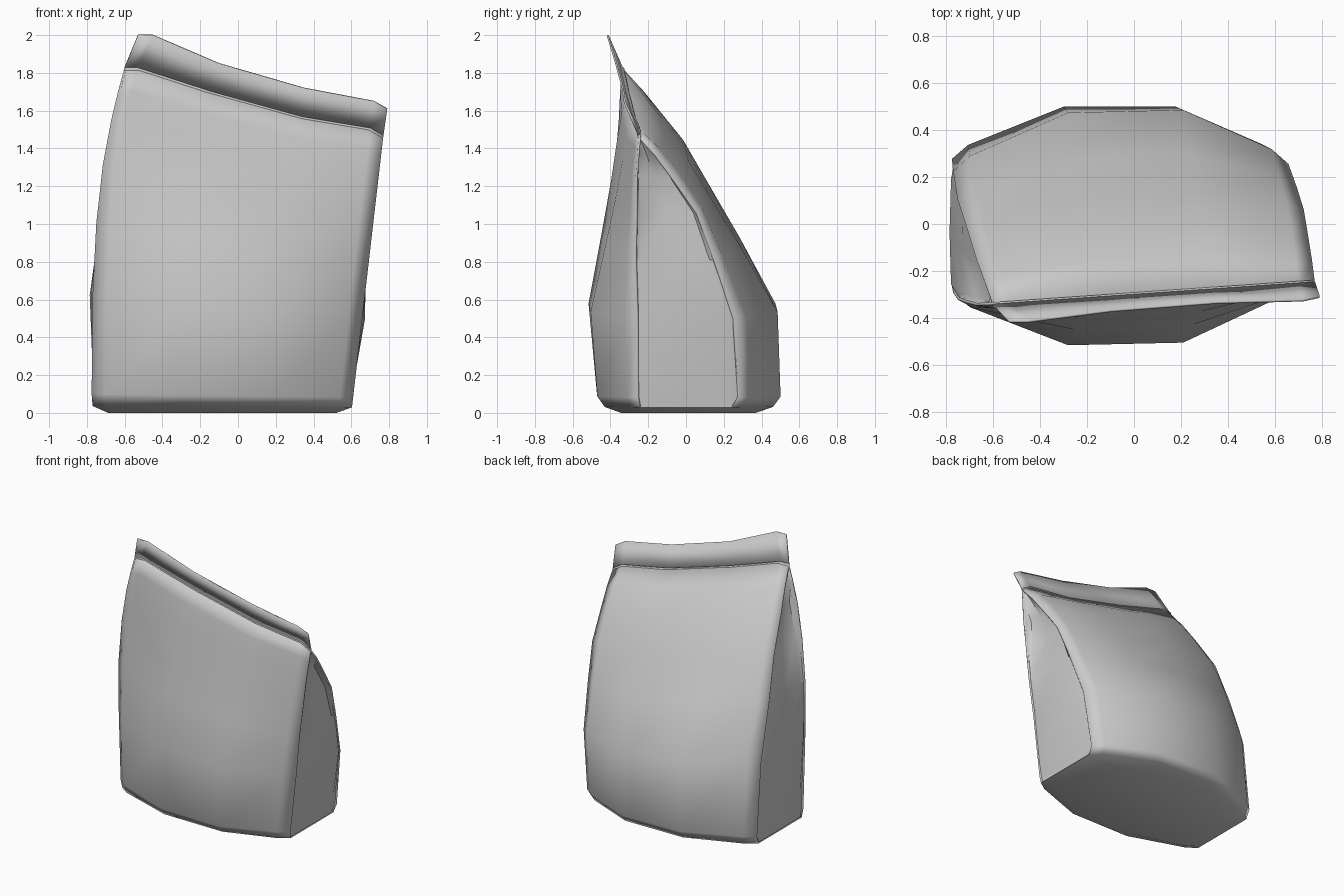
import bpy
import math

cube = bpy.data.objects.get("Cube")
if cube:
    bpy.data.objects.remove(cube, do_unlink=True)

grey = bpy.data.materials.new("pouch_grey")
grey.use_nodes = True
COLOUR = (0.6, 0.6, 0.6, 1)
grey.diffuse_color = COLOUR
grey.node_tree.nodes["Principled BSDF"].inputs["Base Color"].default_value = COLOUR

# Heights of the rows, as a fraction of the seal height
ROWS = [.02, .055, .34, .55, .72, .85, .93, 1]
# Columns across a panel: position, bulge share, seal base height
COLS = [0, .05, .343, .686, .95, 1]
BULGE = [0, .27, 1, 1, .27, 0]
SEAL_Z = [1.83, 1.83, 1.70, 1.57, 1.51, 1.47]
# Depth profiles, row by row
FRONT_MID = [-.43, -.47, -.51, -.44, -.385, -.35, -.325, -.295]
FRONT_EDGE = [-.25, -.26, -.275, -.295, -.3, -.305, -.3, -.295]
BACK_MID = [.46, .5, .48, .29, .125, 0, -.13, -.295]
BACK_EDGE = [.25, .28, .24, .13, .03, -.11, -.2, -.295]
LEFT_X = [-.77, -.775, -.77, -.75, -.715, -.67, -.635, -.6]
# Sideways bulge of the gussets, negative where they fold in
GUSSET = [0, 0, .025, -.01, -.04, -.065, -.035, 0]


def lerp(a, b, t):
    return a + (b - a) * t


def panel_point(row, col, mid, edge):
    t, u = ROWS[row], COLS[col]
    x = lerp(LEFT_X[row], lerp(.6, .77, t), u)
    y = lerp(edge[row], mid[row], BULGE[col]) + lerp(-.05, .045, u) * t
    return (x, y, t * SEAL_Z[col])


def panel_grid(mid, edge):
    return [[panel_point(r, c, mid, edge) for c in range(len(COLS))]
            for r in range(len(ROWS))]


def make_object(name, verts, faces, thickness=0, offset=-1):
    mesh = bpy.data.meshes.new(name)
    mesh.from_pydata(verts, [], faces)
    mesh.materials.append(grey)
    obj = bpy.data.objects.new(name, mesh)
    bpy.context.collection.objects.link(obj)
    bpy.ops.object.select_all(action='DESELECT')
    obj.select_set(True)
    bpy.context.view_layer.objects.active = obj
    bpy.ops.object.shade_smooth_by_angle(angle=math.radians(35))
    if thickness:
        mod = obj.modifiers.new("film", 'SOLIDIFY')
        mod.thickness = thickness
        mod.offset = offset
    return obj


def make_sheet(name, grid, flip=False, thickness=0, offset=-1):
    w = len(grid[0])
    verts = [p for row in grid for p in row]
    faces = []
    for r in range(len(grid) - 1):
        for c in range(w - 1):
            a = r * w + c
            quad = (a, a + 1, a + w + 1, a + w)
            faces.append(quad[::-1] if flip else quad)
    return make_object(name, verts, faces, thickness, offset)


# Front and back panels
front = panel_grid(FRONT_MID, FRONT_EDGE)
back = panel_grid(BACK_MID, BACK_EDGE)
make_sheet("front_panel", front, thickness=.012)
make_sheet("back_panel", back, flip=True, thickness=.012)

# Side gussets, bulging low down and folded in below the seal
for name, col, side in (("left_gusset", -1, 1), ("right_gusset", 0, -1)):
    grid = []
    for r in range(len(ROWS)):
        a, b = front[r][col], back[r][col]
        row = []
        for f, depth in ((0, 0), (.07, .75), (.5, 1), (.93, .75), (1, 0)):
            if r == len(ROWS) - 2:
                depth = 1 - abs(2 * f - 1)
            x = lerp(a[0], b[0], f) + side * (GUSSET[r] * depth - .01)
            row.append((x, lerp(a[1], b[1], f), a[2]))
        grid.append(row)
    make_sheet(name, grid, flip=side < 0)

# Flat base with a rounded-under border
ring = front[0] + back[0][::-1]
n = len(ring)
inner = [(-.085 + (x + .085) * .88, y * .8, 0) for x, y, z in ring]
faces = [(i, n + i, n + (i + 1) % n, (i + 1) % n) for i in range(n)]
faces.append(tuple(range(2 * n - 1, n - 1, -1)))
make_object("base", ring + inner, faces)

# Pinched seal strip along the top
seal_top = [(-.53, -.415, 2), (-.45, -.415, 2), (-.1, -.37, 1.85),
            (.35, -.335, 1.72), (.72, -.325, 1.65), (.79, -.31, 1.61)]
make_sheet("top_seal", [front[-1], seal_top], thickness=.01, offset=0)
